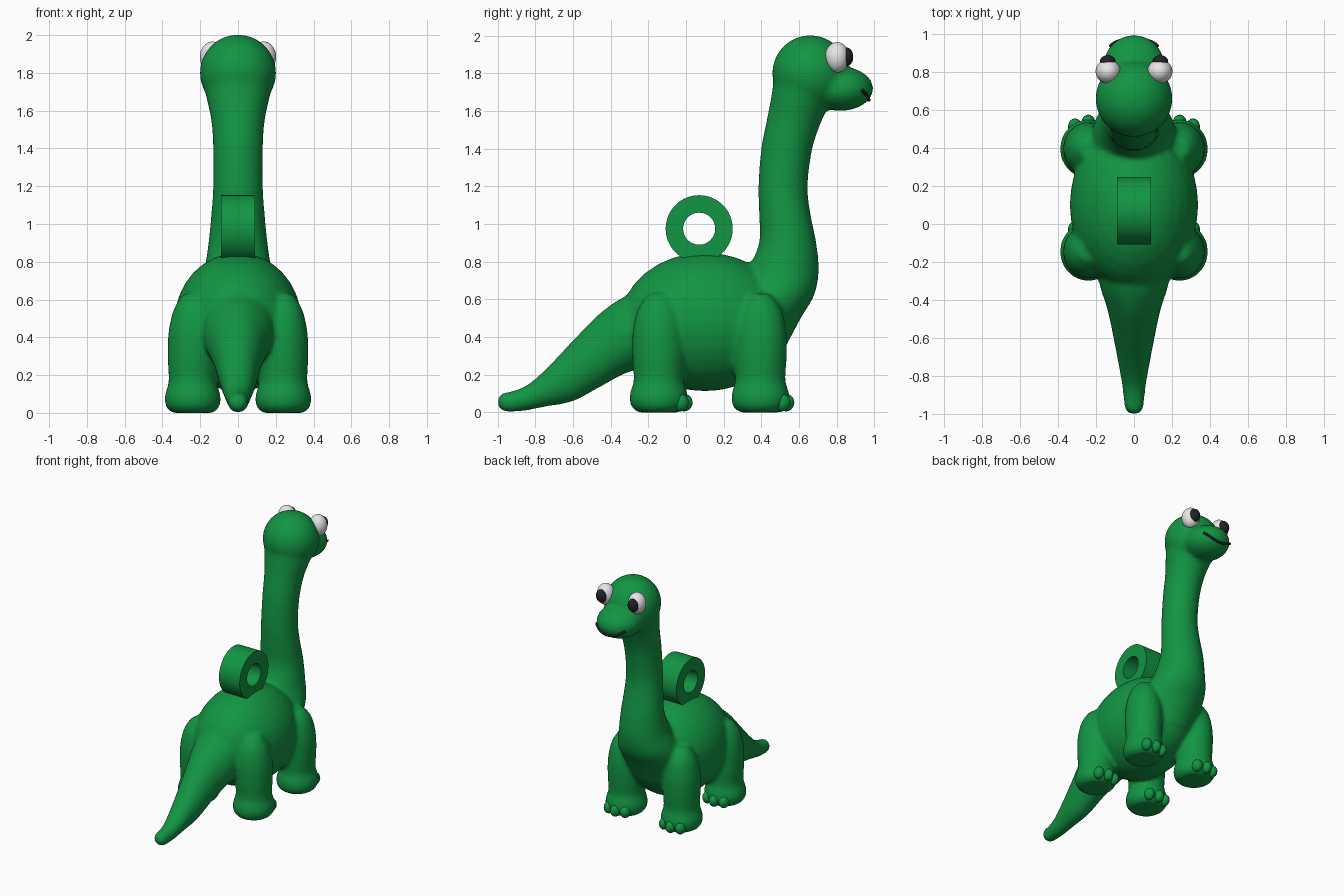
import bpy, bmesh, math
from mathutils import Vector, Matrix

if "Cube" in bpy.data.objects:
    bpy.data.objects.remove(bpy.data.objects["Cube"], do_unlink=True)


def material(name, rgb):
    m = bpy.data.materials.new(name)
    m.use_nodes = True
    m.diffuse_color = (*rgb, 1)
    bsdf = m.node_tree.nodes["Principled BSDF"]
    bsdf.inputs["Base Color"].default_value = (*rgb, 1)
    bsdf.inputs["Roughness"].default_value = 0.6
    return m


GREEN = material("leaf green", (0.006, 0.30, 0.056))
WHITE = material("eye white", (0.8, 0.78, 0.78))
BLACK = material("soft black", (0.015, 0.016, 0.022))


def finish(bm, name, mat, sharp=None):
    bmesh.ops.recalc_face_normals(bm, faces=bm.faces)
    mesh = bpy.data.meshes.new(name)
    bm.to_mesh(mesh)
    bm.free()
    mesh.materials.append(mat)
    obj = bpy.data.objects.new(name, mesh)
    bpy.context.collection.objects.link(obj)
    mesh.shade_smooth()
    if sharp:
        mesh.set_sharp_from_angle(angle=sharp)
    return obj


def ball(bm, centre, radii, seg=32):
    mat = Matrix.Translation(centre) @ Matrix.Diagonal((*radii, 1))
    bmesh.ops.create_uvsphere(bm, u_segments=seg, v_segments=seg // 2, radius=1, matrix=mat)


def smooth_rows(rows, steps=5):
    """Catmull-Rom interpolation of the loft sections."""
    rows = [Vector(r) for r in rows]
    out = []
    for i in range(len(rows) - 1):
        a, b, c, d = rows[max(i - 1, 0)], rows[i], rows[i + 1], rows[min(i + 2, len(rows) - 1)]
        for k in range(steps):
            t = k / steps
            out.append(b + 0.5 * t * ((c - a) + t * ((2 * a - 5 * b + 4 * c - d)
                                                     + t * (3 * (b - c) + d - a))))
    return out + [rows[-1]]


def loft(bm, rows, up, x=0.0, seg=32):
    """Elliptical sections (y, z, half width, half depth along up)."""
    rings = []
    for y, z, rx, rn in smooth_rows(rows):
        ring = []
        for k in range(seg):
            a = math.tau * k / seg
            ring.append(bm.verts.new(Vector((x + rx * math.cos(a), y, z)) + up * rn * math.sin(a)))
        rings.append(ring)
    for p, q in zip(rings, rings[1:]):
        for k in range(seg):
            n = (k + 1) % seg
            bm.faces.new((p[k], p[n], q[n], q[k]))
    bm.faces.new(rings[0][::-1])
    bm.faces.new(rings[-1])


ALONG_Y, ALONG_Z = Vector((0, 1, 0)), Vector((0, 0, 1))
LEG_X, LEG_YS = 0.24, (-0.145, 0.395)
SNOUT, SNOUT_R = Vector((0, 0.82, 1.718)), Vector((0.165, 0.175, 0.118))

# Skin: torso, neck, head, tail and legs fused into one soft surface
skin = bmesh.new()
ball(skin, (0, 0.1, 0.48), (0.338, 0.45, 0.368))
ball(skin, (0, 0.66, 1.8), (0.203, 0.203, 0.203))
ball(skin, SNOUT, SNOUT_R)
loft(skin, [(0.36, 0.33, 0.17, 0.16), (0.41, 0.5, 0.22, 0.20), (0.47, 0.62, 0.22, 0.21),
            (0.515, 0.75, 0.18, 0.19), (0.54, 0.9, 0.157, 0.152), (0.525, 1.05, 0.142, 0.137),
            (0.515, 1.2, 0.132, 0.131), (0.535, 1.4, 0.132, 0.136), (0.575, 1.55, 0.142, 0.147),
            (0.62, 1.68, 0.17, 0.167), (0.66, 1.8, 0.19, 0.19)], ALONG_Y)
loft(skin, [(-0.1, 0.46, 0.2, 0.2), (-0.3, 0.42, 0.185, 0.205), (-0.45, 0.335, 0.14, 0.197),
            (-0.6, 0.22, 0.108, 0.162), (-0.75, 0.127, 0.08, 0.098), (-0.85, 0.075, 0.063, 0.067),
            (-0.94, 0.054, 0.053, 0.054)], ALONG_Z)
ball(skin, (0, -0.945, 0.055), (0.055, 0.058, 0.055))
for side in (-1, 1):
    for y in LEG_YS:
        loft(skin, [(y, 0.0, 0.11, 0.11), (y, 0.03, 0.14, 0.145), (y, 0.075, 0.15, 0.155),
                    (y, 0.12, 0.14, 0.148), (y, 0.17, 0.127, 0.133), (y, 0.3, 0.133, 0.14),
                    (y, 0.43, 0.128, 0.138), (y, 0.55, 0.1, 0.11), (y, 0.63, 0.05, 0.05)],
             ALONG_Y, side * LEG_X)
body = finish(skin, "body", GREEN)
fuse = body.modifiers.new("fuse", "REMESH")
fuse.mode = "VOXEL"
fuse.voxel_size = 0.014
fuse.use_smooth_shade = True
relax = body.modifiers.new("relax", "SMOOTH")
relax.factor, relax.iterations = 0.5, 12

# Three toes on every foot
for side, label in ((-1, "right"), (1, "left")):
    for y, place in zip(LEG_YS, ("tail_end", "head_end")):
        bm = bmesh.new()
        for k in (-1, 0, 1):
            ball(bm, (side * LEG_X + 0.07 * k, y + 0.135 - 0.02 * abs(k), 0.052),
                 (0.037, 0.045, 0.047), 20)
        finish(bm, f"toes_{place}_{label}", GREEN)

# Hanging ring on the back
bm = bmesh.new()
N = 64
loops = []
for x, r in ((-0.09, 0.178), (0.09, 0.178), (0.09, 0.085), (-0.09, 0.085)):
    loops.append([bm.verts.new((x, 0.07 + r * math.cos(math.tau * k / N),
                                0.975 + r * math.sin(math.tau * k / N))) for k in range(N)])
for i in range(4):
    p, q = loops[i], loops[(i + 1) % 4]
    for k in range(N):
        n = (k + 1) % N
        bm.faces.new((p[k], p[n], q[n], q[k]))
finish(bm, "back_ring", GREEN, math.radians(40))

# Eyes with bulging pupils
for side, label in ((-1, "right"), (1, "left")):
    bm = bmesh.new()
    ball(bm, (side * 0.136, 0.802, 1.885), (0.066, 0.064, 0.081))
    finish(bm, f"eye_{label}", WHITE)
    bm = bmesh.new()
    ball(bm, (side * 0.138, 0.852, 1.887), (0.042, 0.036, 0.05), 24)
    finish(bm, f"pupil_{label}", BLACK)

# Smile wrapped around the snout
curve = bpy.data.curves.new("smile", "CURVE")
curve.dimensions = "3D"
curve.bevel_depth = 0.009
curve.use_fill_caps = True
curve.materials.append(BLACK)
line = curve.splines.new("POLY")
STEPS = 24
line.points.add(STEPS)
for i, p in enumerate(line.points):
    t = 2 * i / STEPS - 1
    x, z = 0.125 * t, 1.658 + 0.052 * t * t
    inside = 1 - (x / SNOUT_R.x) ** 2 - ((z - SNOUT.z) / SNOUT_R.z) ** 2
    p.co = (x, SNOUT.y + SNOUT_R.y * math.sqrt(max(inside, 0)), z, 1)
bpy.context.collection.objects.link(bpy.data.objects.new("smile", curve))
